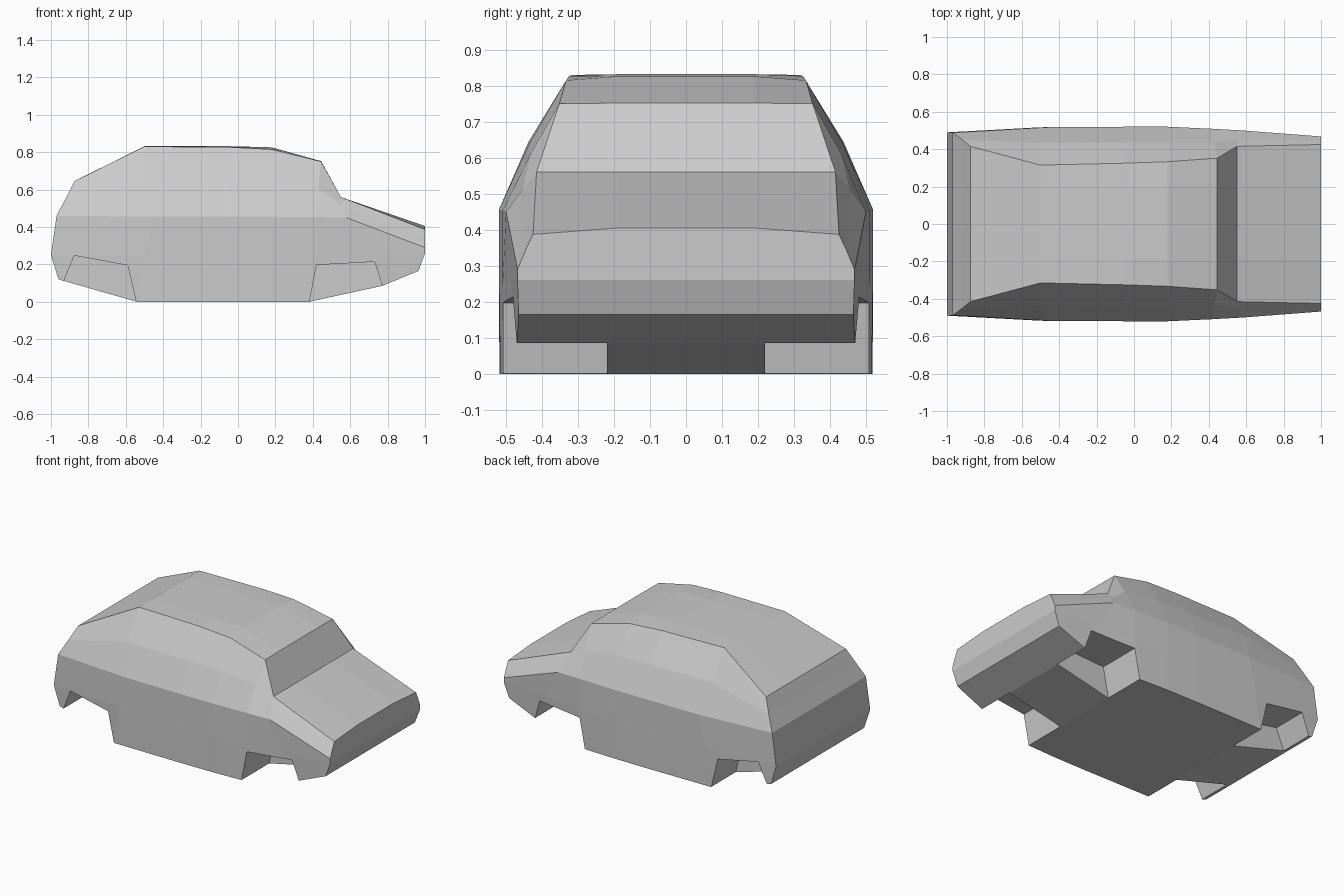
import bpy, bmesh

if "Cube" in bpy.data.objects:
    bpy.data.objects.remove(bpy.data.objects["Cube"])

# Half cross-sections from tail to nose: roof edge, shoulder, belt, lower side, sill
SECTIONS = [
    [(-.875, .415, .645), (-.92, .452, .555), (-.97, .488, .46), (-1, .49, .25), (-.96, .485, .12)],
    [(-.5, .315, .83), (-.5, .432, .645), (-.45, .518, .455), (-.5, .517, .25), (-.54, .515, 0)],
    [(-.05, .325, .827), (-.05, .437, .645), (-.05, .52, .455), (-.05, .52, .25), (-.05, .518, 0)],
    [(.18, .333, .815), (.18, .435, .64), (.18, .52, .455), (.18, .519, .25), (.18, .516, 0)],
    [(.445, .352, .75), (.43, .432, .61), (.42, .509, .453), (.42, .509, .25), (.38, .508, 0)],
    [(.55, .415, .56), (.56, .455, .51), (.58, .5, .45), (.68, .487, .26), (.77, .47, .085)],
    [(1, .425, .387), (1, .445, .345), (1, .468, .29), (1, .468, .26), (.965, .465, .165)],
]
CROWN = [0, .002, .005, .011, .002, 0, .018]


def make_object(name, bm):
    bmesh.ops.recalc_face_normals(bm, faces=bm.faces)
    mesh = bpy.data.meshes.new(name)
    bm.to_mesh(mesh)
    bm.free()
    obj = bpy.data.objects.new(name, mesh)
    bpy.context.collection.objects.link(obj)
    return obj


# Car body: loft closed rings, then close both ends with cross strips
bm = bmesh.new()
rings = []
for section, crown in zip(SECTIONS, CROWN):
    x, y, z = section[0]
    half = [(x, .19, z + crown)] + section
    ring = half + [(px, -py, pz) for px, py, pz in reversed(half)]
    rings.append([bm.verts.new(p) for p in ring])
n = len(rings[0])
for a, b in zip(rings, rings[1:]):
    for i in range(n):
        j = (i + 1) % n
        bm.faces.new((a[i], a[j], b[j], b[i]))
for ring, first in ((rings[0], 0), (rings[-1], 0)):
    for i in range(first, n // 2 - 1):
        bm.faces.new((ring[i], ring[i + 1], ring[n - 2 - i], ring[n - 1 - i]))
# The tail roof edge is straight, so drop its collapsed strip
bmesh.ops.dissolve_degenerate(bm, dist=1e-5, edges=bm.edges)
body = make_object("car_body", bm)


# Wheel wells: tapered prisms cut from both sides
def wheel_well(name, profile, inner, side):
    bm = bmesh.new()
    near = [bm.verts.new((x, side * inner, z)) for x, z in profile]
    far = [bm.verts.new((x, side * .7, z)) for x, z in profile]
    bm.faces.new(near)
    bm.faces.new(far[::-1])
    for i in range(len(profile)):
        j = (i + 1) % len(profile)
        bm.faces.new((near[i], far[i], far[j], near[j]))
    cutter = make_object(name, bm)
    cutter.hide_render = True
    cutter.hide_set(True)
    mod = body.modifiers.new(name, 'BOOLEAN')
    mod.operation = 'DIFFERENCE'
    mod.solver = 'EXACT'
    mod.object = cutter
    return cutter


cutters = []
for side in (1, -1):
    cutters.append(wheel_well("rear_well_cutter",
        [(-.965, .03), (-.93, .115), (-.875, .247), (-.59, .195), (-.542, -.01), (-.53, -.06), (-.965, -.06)], .26, side))
    cutters.append(wheel_well("front_well_cutter",
        [(.37, -.06), (.382, 0), (.42, .197), (.73, .214), (.772, .085), (.80, 0), (.80, -.06)], .22, side))

# Apply the cuts and remove the cutters
bpy.context.view_layer.update()
deps = bpy.context.evaluated_depsgraph_get()
body_mesh = bpy.data.meshes.new_from_object(body.evaluated_get(deps))
body.modifiers.clear()
body.data = body_mesh
for cutter in cutters:
    bpy.data.objects.remove(cutter)
